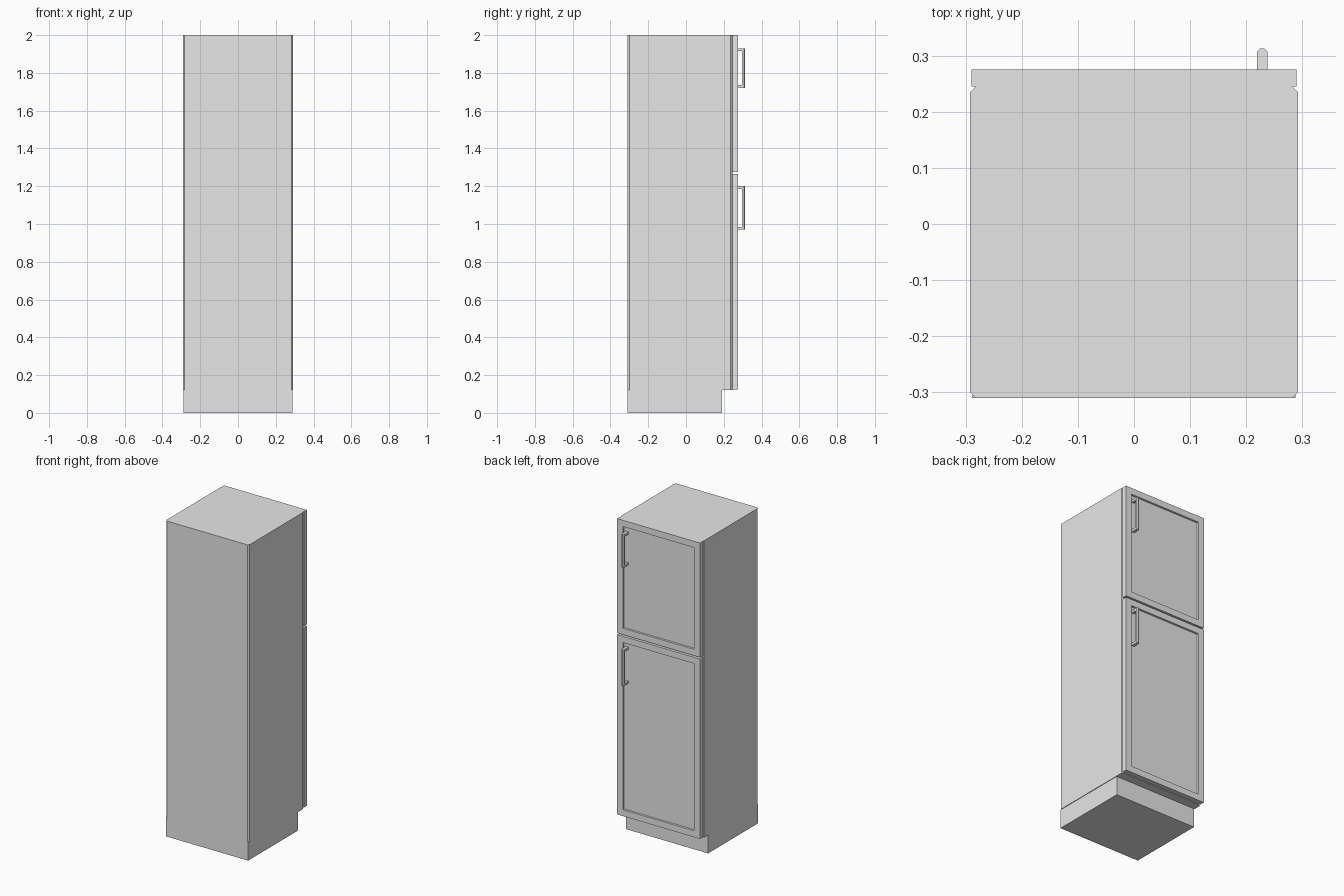
import bpy, bmesh
from mathutils import Vector

cube = bpy.data.objects.get("Cube")
if cube:
    bpy.data.objects.remove(cube, do_unlink=True)

grey = bpy.data.materials.new("light_grey")
grey.use_nodes = True
COLOUR = (0.8, 0.8, 0.8, 1)
grey.diffuse_color = COLOUR
grey.node_tree.nodes["Principled BSDF"].inputs["Base Color"].default_value = COLOUR


def add_object(name, bm):
    bmesh.ops.recalc_face_normals(bm, faces=bm.faces)
    mesh = bpy.data.meshes.new(name)
    bm.to_mesh(mesh)
    bm.free()
    mesh.materials.append(grey)
    obj = bpy.data.objects.new(name, mesh)
    bpy.context.collection.objects.link(obj)
    return obj


def add_box(bm, low, high):
    low, high = Vector(low), Vector(high)
    verts = bmesh.ops.create_cube(bm, size=1)["verts"]
    for v in verts:
        v.co = (low + high) / 2 + v.co * (high - low)
    return verts


def bevel_edges(bm, edges, size):
    bmesh.ops.bevel(bm, geom=edges, offset=size, segments=1,
                    profile=0.5, affect='EDGES')


def is_upright(edge):
    a, b = edge.verts
    return abs(a.co.z - b.co.z) > 0.05


# Plinth, set back below the doors
bm = bmesh.new()
add_box(bm, (-0.288, -0.31, 0), (0.288, 0.19, 0.12))
add_object("plinth", bm)

# Tall carcass with chamfered upright edges
bm = bmesh.new()
add_box(bm, (-0.292, -0.31, 0.12), (0.292, 0.245, 2))
bevel_edges(bm, [e for e in bm.edges if is_upright(e)], 0.01)
add_object("cabinet_body", bm)


# Door with a recessed panel in its outer face
def add_door(name, bottom, top):
    bm = bmesh.new()
    add_box(bm, (-0.29, 0.245, bottom), (0.29, 0.275, top))
    bm.normal_update()
    face = max(bm.faces, key=lambda f: f.normal.y)
    bmesh.ops.inset_region(bm, faces=[face], thickness=0.057)
    bmesh.ops.inset_region(bm, faces=[face], thickness=0.001, depth=-0.012)
    add_object(name, bm)


# Bow handle: a bar with a chamfered outer side, on two posts
def add_handle(name, bottom, top):
    left, right = 0.219, 0.238
    bm = bmesh.new()
    add_box(bm, (left, 0.297, bottom), (right, 0.313, top))
    outer = [e for e in bm.edges if is_upright(e) and e.verts[0].co.y > 0.31]
    bevel_edges(bm, outer, 0.006)
    for z in (bottom, top - 0.015):
        add_box(bm, (left, 0.262, z), (right, 0.298, z + 0.015))
    add_object(name, bm)


add_door("lower_door", 0.125, 1.265)
add_door("upper_door", 1.275, 2)
add_handle("lower_handle", 0.97, 1.2)
add_handle("upper_handle", 1.72, 1.93)
